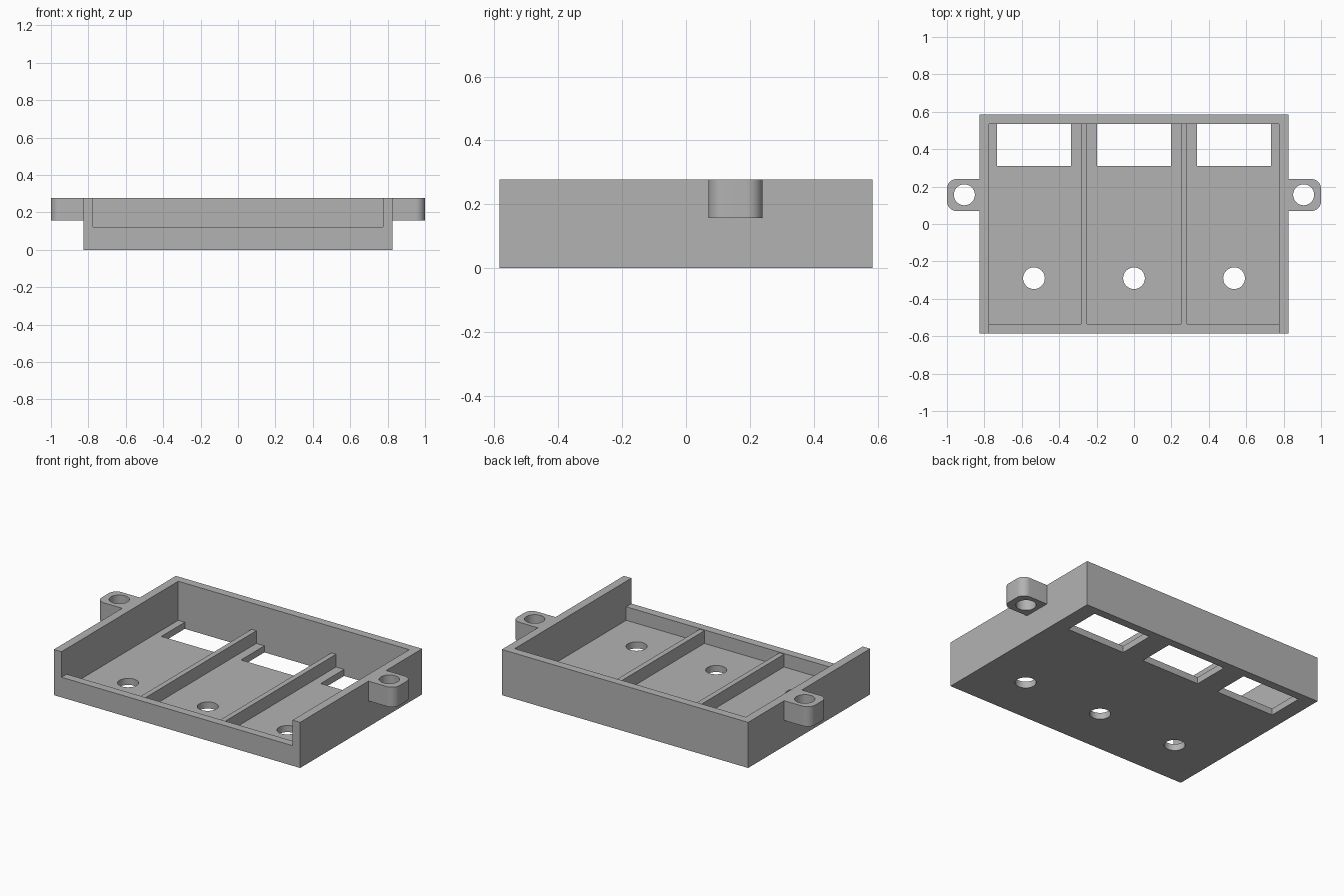
import bpy
import bmesh
from math import radians
from mathutils import Matrix, Vector

cube = bpy.data.objects.get("Cube")
if cube:
    bpy.data.objects.remove(cube, do_unlink=True)

# Main sizes
HALF_X, HALF_Y, TOP = 0.827, 0.585, 0.277
IN_X, IN_Y = 0.776, 0.535
FLOOR, LIP, RIB = 0.04, 0.122, 0.117
BAY = 0.535

grey = bpy.data.materials.new("plain grey")
grey.use_nodes = True
grey.diffuse_color = (0.45, 0.45, 0.45, 1)
grey.node_tree.nodes["Principled BSDF"].inputs["Base Color"].default_value = grey.diffuse_color


def finish(bm, name):
    mesh = bpy.data.meshes.new(name)
    bm.to_mesh(mesh)
    bm.free()
    mesh.materials.append(grey)
    obj = bpy.data.objects.new(name, mesh)
    bpy.context.collection.objects.link(obj)
    return obj


def box(name, low, high, round_x=0):
    """Box between two corners; round_x rounds its upright edges on that x side."""
    low, high = Vector(low), Vector(high)
    bm = bmesh.new()
    place = Matrix.Translation((low + high) / 2) @ Matrix.Diagonal((*(high - low), 1))
    bmesh.ops.create_cube(bm, size=1, matrix=place)
    if round_x:
        outer = [e for e in bm.edges
                 if all(v.co.x * round_x > 0.95 for v in e.verts)
                 and abs(e.verts[0].co.z - e.verts[1].co.z) > 0.01]
        bmesh.ops.bevel(bm, geom=outer, offset=0.05, segments=10, profile=0.5, affect='EDGES')
    return finish(bm, name)


def drill(name, x, y, radius):
    bm = bmesh.new()
    bmesh.ops.create_cone(bm, cap_ends=True, segments=48, radius1=radius, radius2=radius,
                          depth=1, matrix=Matrix.Translation((x, y, 0)))
    return finish(bm, name)


def cut(obj, cutters):
    """Subtract each cutter, keep the resulting mesh and discard the helpers."""
    for cutter in cutters:
        cutter.hide_render = True
        mod = obj.modifiers.new("cut", 'BOOLEAN')
        mod.operation, mod.solver, mod.object = 'DIFFERENCE', 'EXACT', cutter
    graph = bpy.context.evaluated_depsgraph_get()
    mesh = bpy.data.meshes.new_from_object(obj.evaluated_get(graph))
    obj.modifiers.clear()
    obj.data = mesh
    for cutter in cutters:
        bpy.data.objects.remove(cutter, do_unlink=True)


def smooth(obj):
    bpy.ops.object.select_all(action='DESELECT')
    obj.select_set(True)
    bpy.context.view_layer.objects.active = obj
    bpy.ops.object.shade_smooth_by_angle(angle=radians(30))


# Tray with a low front wall, three rear windows and three floor holes
tray = box("tray", (-HALF_X, -HALF_Y, 0), (HALF_X, HALF_Y, TOP))
cutters = [box("cavity_cutter", (-IN_X, -IN_Y, FLOOR), (IN_X, IN_Y, 0.5)),
           box("front_cutter", (-IN_X, -0.7, LIP), (IN_X, -0.5, 0.5))]
for x in (-BAY, 0, BAY):
    cutters.append(box("window_cutter", (x - 0.197, 0.31, -0.1), (x + 0.197, IN_Y, 0.1)))
    cutters.append(drill("hole_cutter", x, -0.29, 0.058))
cut(tray, cutters)
smooth(tray)

for side, label in ((-1, "right"), (1, "left")):
    # Divider rib between bays
    x = side * BAY / 2
    box(label + "_divider", (x - 0.016, -IN_Y - 0.01, FLOOR - 0.01), (x + 0.016, IN_Y + 0.01, RIB))

    # Rounded mounting lug with a screw hole
    xs = sorted((side * HALF_X, side))
    lug = box(label + "_mounting_lug", (xs[0], 0.07, 0.157), (xs[1], 0.24, TOP), side)
    cut(lug, [drill("lug_cutter", side * 0.907, 0.156, 0.056)])
    smooth(lug)
